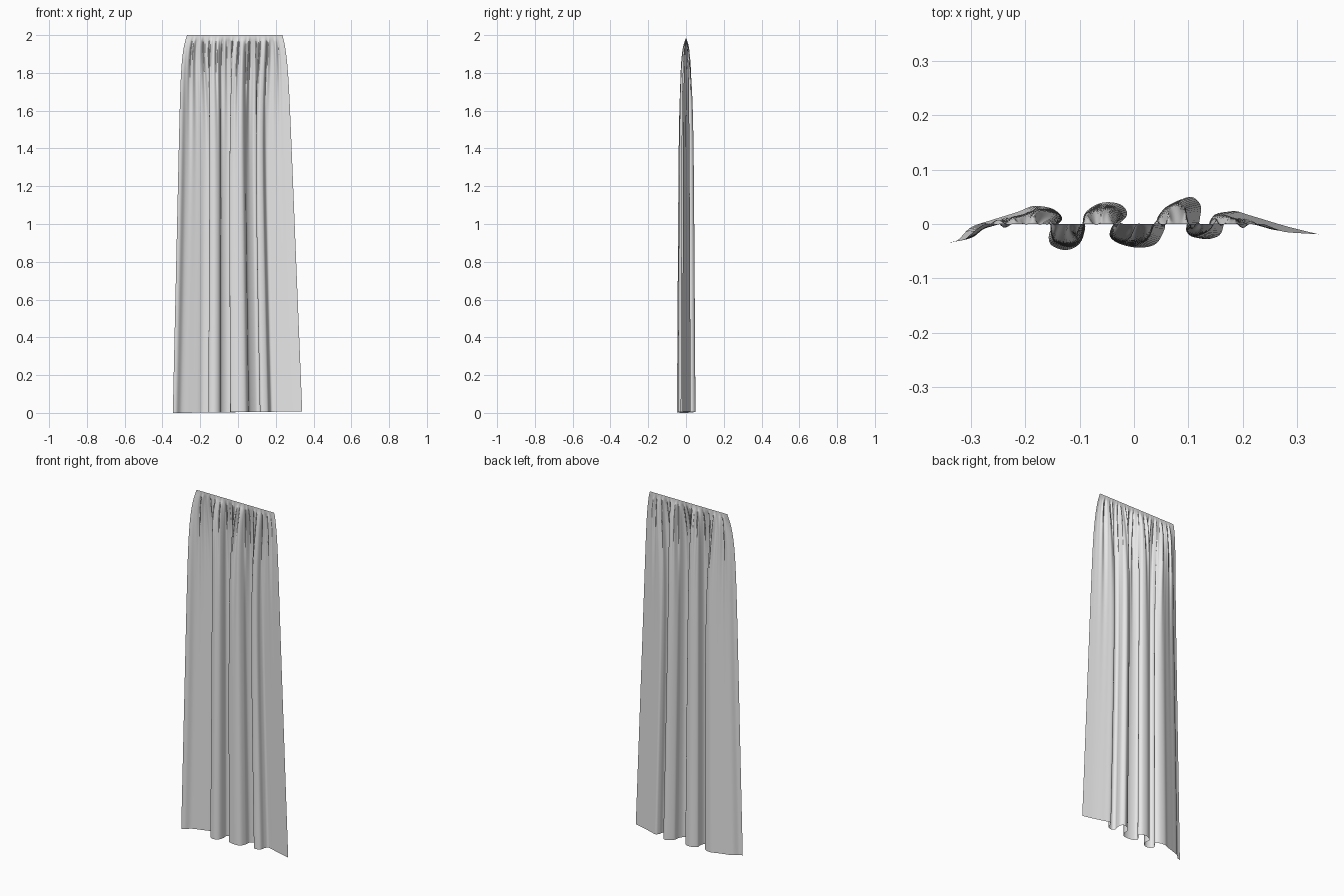
import bpy
import bmesh
from math import sin, exp, pi
from mathutils import Vector

cube = bpy.data.objects.get("Cube")
if cube:
    bpy.data.objects.remove(cube, do_unlink=True)

COLUMNS, ROWS = 260, 52
HEIGHT, HEADER = 2.0, 0.015

# Hem outline seen from above: big S-shaped folds, left to right
HEM = [Vector(p) for p in (
    (-.345, -.035), (-.325, -.03), (-.3, -.006), (-.26, .008), (-.215, .022),
    (-.185, .033), (-.15, .028), (-.134, .01), (-.155, -.014), (-.153, -.038),
    (-.125, -.048), (-.1, -.036), (-.09, -.008), (-.09, .02), (-.06, .039),
    (-.025, .036), (-.013, .016), (-.036, -.008), (-.038, -.03), (0, -.043),
    (.038, -.038), (.056, -.01), (.062, .022), (.1, .05), (.122, .036),
    (.121, .008), (.116, -.016), (.13, -.028), (.158, -.02), (.168, .008),
    (.182, .024), (.22, .014), (.28, -.004), (.34, -.019))]


def smooth_path(points, steps=24):
    """Curve passing through all the points."""
    path = []
    ends = [2 * points[0] - points[1]] + points + [2 * points[-1] - points[-2]]
    for a, b, c, d in zip(ends, ends[1:], ends[2:], ends[3:]):
        for i in range(steps):
            t = i / steps
            path.append(0.5 * (2 * b + (c - a) * t + (2 * a - 5 * b + 4 * c - d) * t**2
                               + (3 * b - a - 3 * c + d) * t**3))
    return path + [points[-1]]


def resample(path, count):
    """Evenly spaced points along a path."""
    total = sum((b - a).length for a, b in zip(path, path[1:]))
    result, travelled = [path[0]], 0.0
    for a, b in zip(path, path[1:]):
        length = (b - a).length
        while len(result) < count and travelled + length >= total * len(result) / count:
            result.append(a.lerp(b, (total * len(result) / count - travelled) / length))
        travelled += length
    while len(result) < count + 1:
        result.append(path[-1])
    return result


def cloth_point(u, hem, drop):
    """Position on the cloth, a given drop below the rail."""
    d = max(drop - HEADER, 0)
    left = -.27 - .03 * (1 - exp(-drop / .09)) - .0225 * drop
    right = .235 + .025 * (1 - exp(-drop / .1)) + .04 * drop
    # Large folds grow downwards, and the top is evenly gathered
    folded = (hem.x - HEM[0].x) / (HEM[-1].x - HEM[0].x)
    gather = exp(-d / .3)
    x = left + (right - left) * (folded + (u - folded) * gather)
    y = hem.y * (.75 * (1 - exp(-d / .15)) + .125 * d)
    # Small uneven pleats fade out below the header
    fade = (1 - exp(-d / .04)) * exp(-d / .28)
    edge = min(1, u * 12, (1 - u) * 12)
    wave = sin(34 * pi * u + 1.6 * sin(9 * u)) + .5 * sin(58 * pi * u + 1)
    y += .0095 * fade * edge * wave
    x += .003 * fade * edge * sin(34 * pi * u + 2)
    lift = .007 * u * (drop / HEIGHT)**4
    return x, y, HEIGHT - drop + lift


# Curtain cloth
hem_points = resample(smooth_path(HEM), COLUMNS)
drops = [0, HEADER] + [HEADER + (HEIGHT - HEADER) * (i / ROWS)**2 for i in range(4, ROWS + 1)]
bm = bmesh.new()
rows = [[bm.verts.new(cloth_point(i / COLUMNS, hem, drop)) for i, hem in enumerate(hem_points)]
        for drop in drops]
for upper, lower in zip(rows, rows[1:]):
    for i in range(COLUMNS):
        bm.faces.new((upper[i], lower[i], lower[i + 1], upper[i + 1]))
mesh = bpy.data.meshes.new("curtain")
bm.to_mesh(mesh)
bm.free()
curtain = bpy.data.objects.new("curtain", mesh)
bpy.context.collection.objects.link(curtain)

# Pale grey fabric
fabric = bpy.data.materials.new("pale_grey_fabric")
fabric.use_nodes = True
colour = (.8, .8, .8, 1)
fabric.diffuse_color = colour
fabric.node_tree.nodes["Principled BSDF"].inputs["Base Color"].default_value = colour
mesh.materials.append(fabric)

bpy.ops.object.select_all(action='DESELECT')
curtain.select_set(True)
bpy.context.view_layer.objects.active = curtain
bpy.ops.object.shade_smooth()
